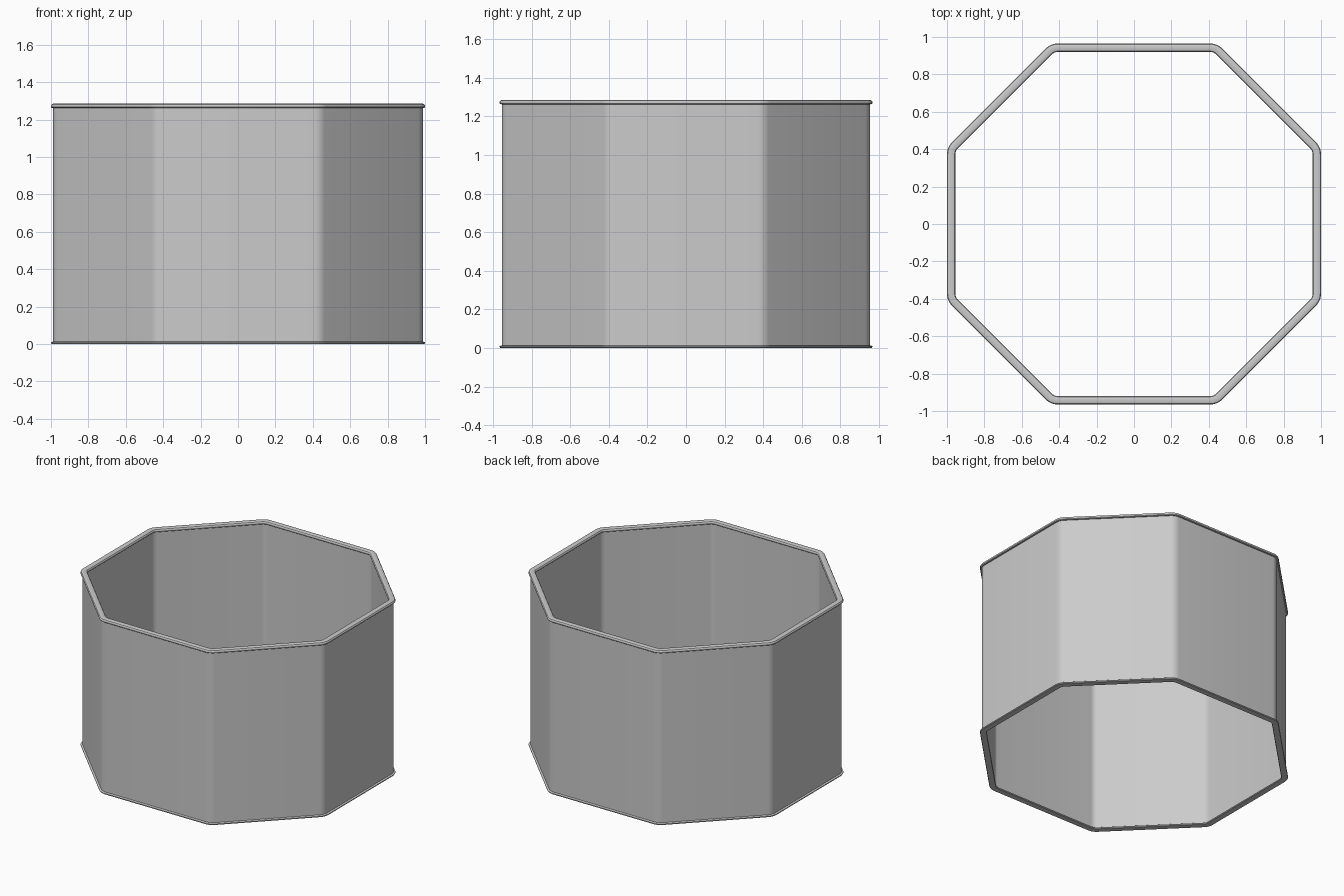
import bpy, bmesh, math

if "Cube" in bpy.data.objects:
    bpy.data.objects.remove(bpy.data.objects["Cube"])

HX, HY, DIAG = 1.0, 0.965, 1.41   # half widths and x+y of the diagonal sides
RADIUS, STEPS = 0.09, 5           # outer corner rounding


def outline(inset):
    """Rounded octagon, moved inward by inset (concentric corners)."""
    hx, hy = HX - RADIUS, HY - RADIUS
    d = DIAG - RADIUS * math.sqrt(2)
    r = RADIUS - inset
    quarter = []
    for cx, cy, start in ((hx, d - hx, 0), (d - hy, hy, 45)):
        for i in range(STEPS + 1):
            a = math.radians(start + 45 * i / STEPS)
            quarter.append((cx + r * math.cos(a), cy + r * math.sin(a)))
    left = [(-x, y) for x, y in reversed(quarter)]
    top = quarter + left
    return top + [(-x, -y) for x, y in top]


def sweep(name, profile):
    """Carry a closed (inset, z) profile round the octagon."""
    bm = bmesh.new()
    rings = [[bm.verts.new((x, y, z)) for x, y in outline(o)] for o, z in profile]
    n = len(rings[0])
    for k, a in enumerate(rings):
        b = rings[(k + 1) % len(rings)]
        for i in range(n):
            j = (i + 1) % n
            bm.faces.new((a[i], a[j], b[j], b[i]))
    bmesh.ops.recalc_face_normals(bm, faces=bm.faces)
    mesh = bpy.data.meshes.new(name)
    bm.to_mesh(mesh)
    bm.free()
    obj = bpy.data.objects.new(name, mesh)
    bpy.context.collection.objects.link(obj)
    bpy.context.view_layer.objects.active = obj
    obj.select_set(True)
    bpy.ops.object.shade_smooth_by_angle(angle=math.radians(30))
    obj.select_set(False)
    return obj


# Thin wall with a small foot lip and a rounded bead along the top
outer = [(0.003, 0.0), (0.0, 0.004), (0.0, 0.009), (0.004, 0.012), (0.012, 0.013),
         (0.012, 1.262), (0.004, 1.263), (0.0, 1.267), (0.0, 1.276),
         (0.004, 1.282), (0.012, 1.285)]
WIDTH = 0.045
inner = [(WIDTH - o, z) for o, z in reversed(outer)]
sweep("octagonal_wall", outer + inner)
